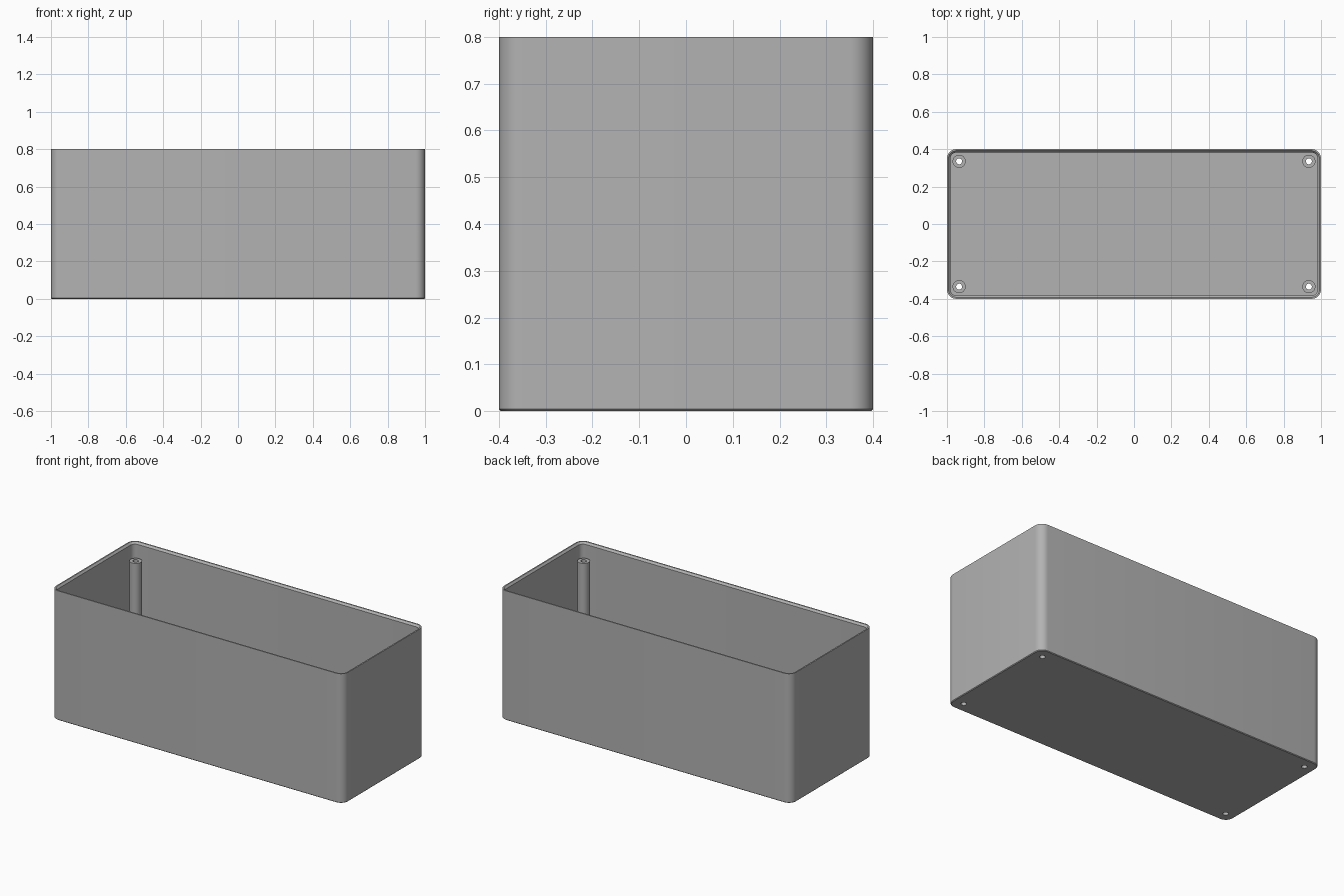
import bpy, bmesh
from math import cos, sin, pi, radians

old = bpy.data.objects.get("Cube")
if old:
    bpy.data.objects.remove(old)

HX, HY, HEIGHT = 1.0, 0.4, 0.8
RADIUS, FLOOR = 0.05, 0.02
POST_X, POST_Y, POST_TOP = 0.935, 0.335, 0.71
POST_R, HOLE_R = 0.035, 0.016

grey = bpy.data.materials.new("plain grey")
grey.use_nodes = True
grey.diffuse_color = (0.45, 0.45, 0.45, 1)
grey.node_tree.nodes["Principled BSDF"].inputs["Base Color"].default_value = grey.diffuse_color


def rounded_loop(bm, inset, z):
    """Rounded rectangle of vertices, pulled in from the outer wall."""
    r = RADIUS - inset
    loop = []
    for i, (sx, sy) in enumerate([(1, 1), (-1, 1), (-1, -1), (1, -1)]):
        for k in range(9):
            a = (i + k / 8) * pi / 2
            loop.append(bm.verts.new((sx * (HX - RADIUS) + r * cos(a),
                                      sy * (HY - RADIUS) + r * sin(a), z)))
    return loop


def circle_loop(bm, cx, cy, r, z, n=32):
    return [bm.verts.new((cx + r * cos(2 * pi * k / n), cy + r * sin(2 * pi * k / n), z))
            for k in range(n)]


def bridge(bm, lower, upper):
    n = len(lower)
    for k in range(n):
        j = (k + 1) % n
        bm.faces.new((lower[k], lower[j], upper[j], upper[k]))


def finish(name, bm):
    bmesh.ops.recalc_face_normals(bm, faces=bm.faces)
    mesh = bpy.data.meshes.new(name)
    bm.to_mesh(mesh)
    bm.free()
    mesh.materials.append(grey)
    obj = bpy.data.objects.new(name, mesh)
    bpy.context.collection.objects.link(obj)
    return obj


def activate(obj):
    bpy.ops.object.select_all(action='DESELECT')
    obj.select_set(True)
    bpy.context.view_layer.objects.active = obj


def smooth(obj):
    activate(obj)
    bpy.ops.object.shade_smooth_by_angle(angle=radians(30))


# Open box: outer wall, thin rim, sloped inner lip, inner wall and floor
bm = bmesh.new()
section = [(0.004, 0), (0, 0.004), (0, HEIGHT), (0.008, HEIGHT),
           (0.018, HEIGHT - 0.012), (0.018, FLOOR)]
loops = [rounded_loop(bm, inset, z) for inset, z in section]
for lower, upper in zip(loops, loops[1:]):
    bridge(bm, lower, upper)
bm.faces.new(loops[0])
bm.faces.new(loops[-1])
box = finish("box_shell", bm)

corners = [(sx * POST_X, sy * POST_Y) for sx in (-1, 1) for sy in (-1, 1)]

# Screw holes through the floor
bm = bmesh.new()
for cx, cy in corners:
    low = circle_loop(bm, cx, cy, HOLE_R, -0.05)
    high = circle_loop(bm, cx, cy, HOLE_R, 0.1)
    bridge(bm, low, high)
    bm.faces.new(low)
    bm.faces.new(high)
cutter = finish("hole_cutter", bm)
cut = box.modifiers.new("screw holes", 'BOOLEAN')
cut.object = cutter
cut.solver = 'EXACT'
activate(box)
bpy.ops.object.modifier_apply(modifier=cut.name)
bpy.data.objects.remove(cutter)
smooth(box)

# Hollow screw posts in the corners
for i, (cx, cy) in enumerate(corners):
    bm = bmesh.new()
    tube = [circle_loop(bm, cx, cy, r, z) for r, z in
            [(POST_R, FLOOR), (POST_R, POST_TOP), (HOLE_R, POST_TOP), (HOLE_R, FLOOR)]]
    for k in range(4):
        bridge(bm, tube[k], tube[(k + 1) % 4])
    smooth(finish(f"screw_post_{i + 1}", bm))
